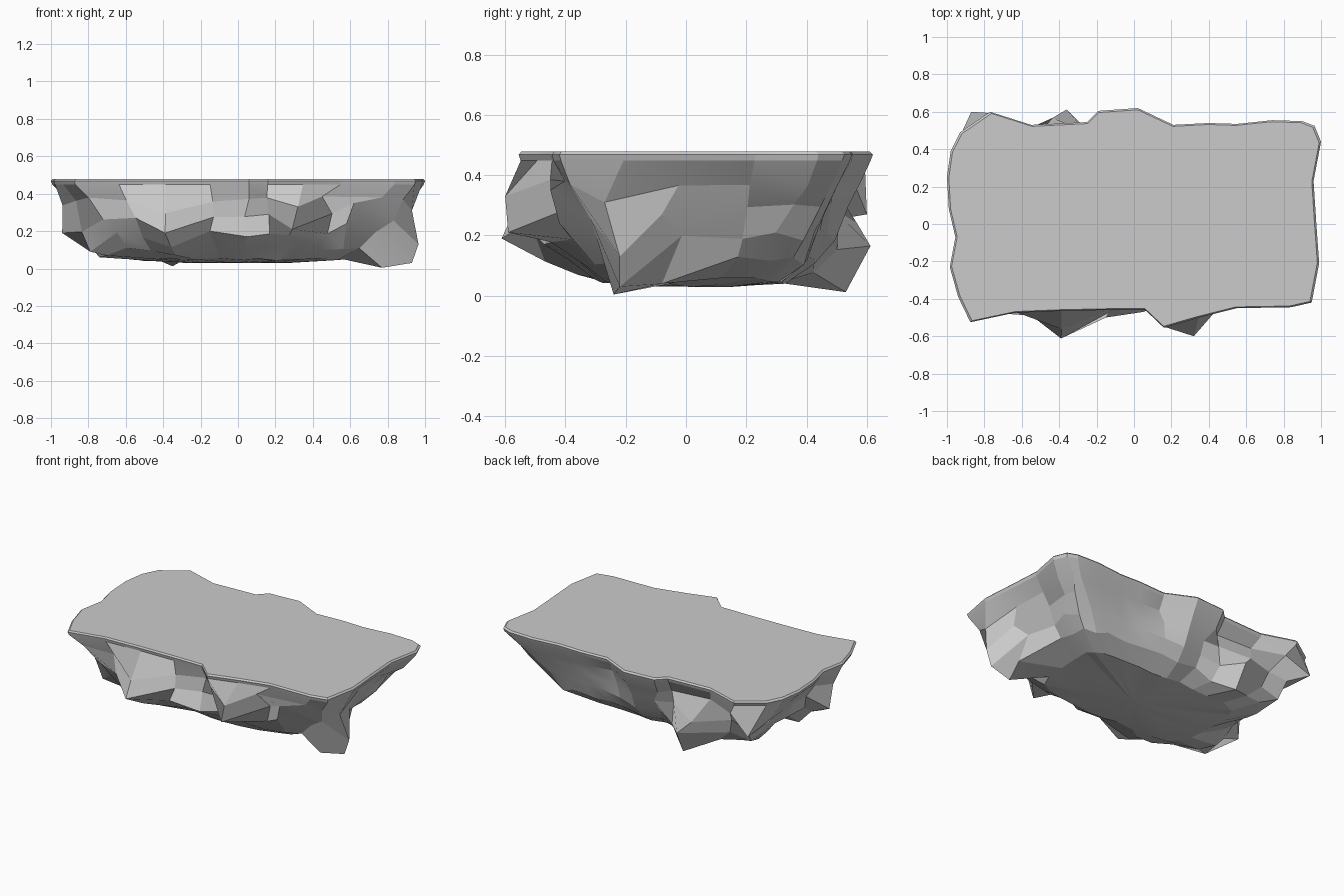
import bpy, bmesh, random
from mathutils import Vector

if "Cube" in bpy.data.objects:
    bpy.data.objects.remove(bpy.data.objects["Cube"])

random.seed(4)

# Plan outline of the flat top, counter-clockwise from the front left corner
OUTLINE = [(-.875, -.525), (-.64, -.475), (-.39, -.465), (-.15, -.46), (.06, -.46), (.16, -.555),
           (.35, -.50), (.55, -.45), (.84, -.445), (.95, -.42), (.99, -.21), (.975, 0),
           (.96, .23), (1.0, .44), (.965, .525), (.90, .55), (.74, .555), (.55, .535),
           (.40, .54), (.21, .53), (.02, .62), (-.19, .605), (-.25, .545), (-.55, .53),
           (-.77, .60), (-.93, .49), (-.98, .39), (-1.0, .25), (-.99, .08), (-.955, -.07),
           (-.985, -.23), (-.94, -.39)]
n = len(OUTLINE)


def smoothed(pts):
    """Soften the notches of a closed outline."""
    return [(a[0] / 4 + b[0] / 2 + c[0] / 4, a[1] / 4 + b[1] / 2 + c[1] / 4)
            for a, b, c in zip(pts[-1:] + pts[:-1], pts, pts[1:] + pts[:1])]


# Height, x scale, y scale, random jitter and smoothing passes of each layer
LAYERS = [(.478, .99, .985, 0, 0), (.468, 1, 1, 0, 0), (.448, .993, .988, 0, 0),
          (.37, .92, .91, .010, 0), (.29, .86, .85, .016, 1), (.20, .81, .81, .018, 2),
          (.115, .73, .73, .016, 2), (.05, .58, .58, .010, 2), (.033, .28, .28, .004, 2)]

# Rock knobs: target point and pull radius
KNOBS = [((-.39, -.612, .19), .27), ((-.15, -.50, .20), .15), ((.05, -.47, .17), .12),
         ((-.33, -.36, .07), .15),
         ((.32, -.60, .33), .13), ((.29, -.59, .21), .17), ((.45, -.45, .385), .08),
         ((.62, -.45, .35), .12), ((.58, -.42, .24), .13),
         ((.93, -.27, .31), .13), ((.965, -.22, .13), .17), ((.93, -.22, .03), .18),
         ((.77, -.24, .004), .15), ((.87, -.08, .27), .12), ((.83, -.08, .04), .12),
         ((-.36, .612, .165), .20), ((-.35, .53, .012), .20), ((-.87, .60, .27), .18),
         ((-.77, .42, .15), .18), ((-.94, -.15, .19), .18), ((-.79, -.28, .09), .18),
         ((-.74, -.12, .06), .16), ((.02, .54, .30), .15)]

bm = bmesh.new()
rings = []
for z, sx, sy, j, passes in LAYERS:
    pts = OUTLINE
    for _ in range(passes):
        pts = smoothed(pts)
    rings.append([bm.verts.new((x * sx + random.uniform(-j, j),
                                y * sy + random.uniform(-j, j),
                                z + random.uniform(-j, j))) for x, y in pts])

# Flat top, sides and underside
bm.faces.new(rings[0])
for a, b in zip(rings, rings[1:]):
    for i in range(n):
        k = (i + 1) % n
        bm.faces.new((a[i], b[i], b[k], a[k]))
centre = bm.verts.new((0, 0, .03))
for i in range(n):
    bm.faces.new((rings[-1][i], centre, rings[-1][(i + 1) % n]))

# Pull the knobs out of the body with a soft falloff
free = [v for ring in rings[3:] for v in ring]
for target, radius in KNOBS:
    target = Vector(target)
    tip = min(free, key=lambda v: (v.co - target).length)
    start, move = tip.co.copy(), target - tip.co
    free.remove(tip)
    tip.co = target
    for v in free:
        f = 1 - (v.co - start).length / radius
        if f > 0:
            v.co += move * f
for v in free:
    v.co.z = max(v.co.z, .02)

bmesh.ops.recalc_face_normals(bm, faces=bm.faces)
mesh = bpy.data.meshes.new("rock_platform")
bm.to_mesh(mesh)
bm.free()
rock = bpy.data.objects.new("rock_platform", mesh)
bpy.context.collection.objects.link(rock)

# Smooth the small angles, keep the rock facets sharp
bpy.context.view_layer.objects.active = rock
rock.select_set(True)
bpy.ops.object.shade_smooth_by_angle(angle=.2)
